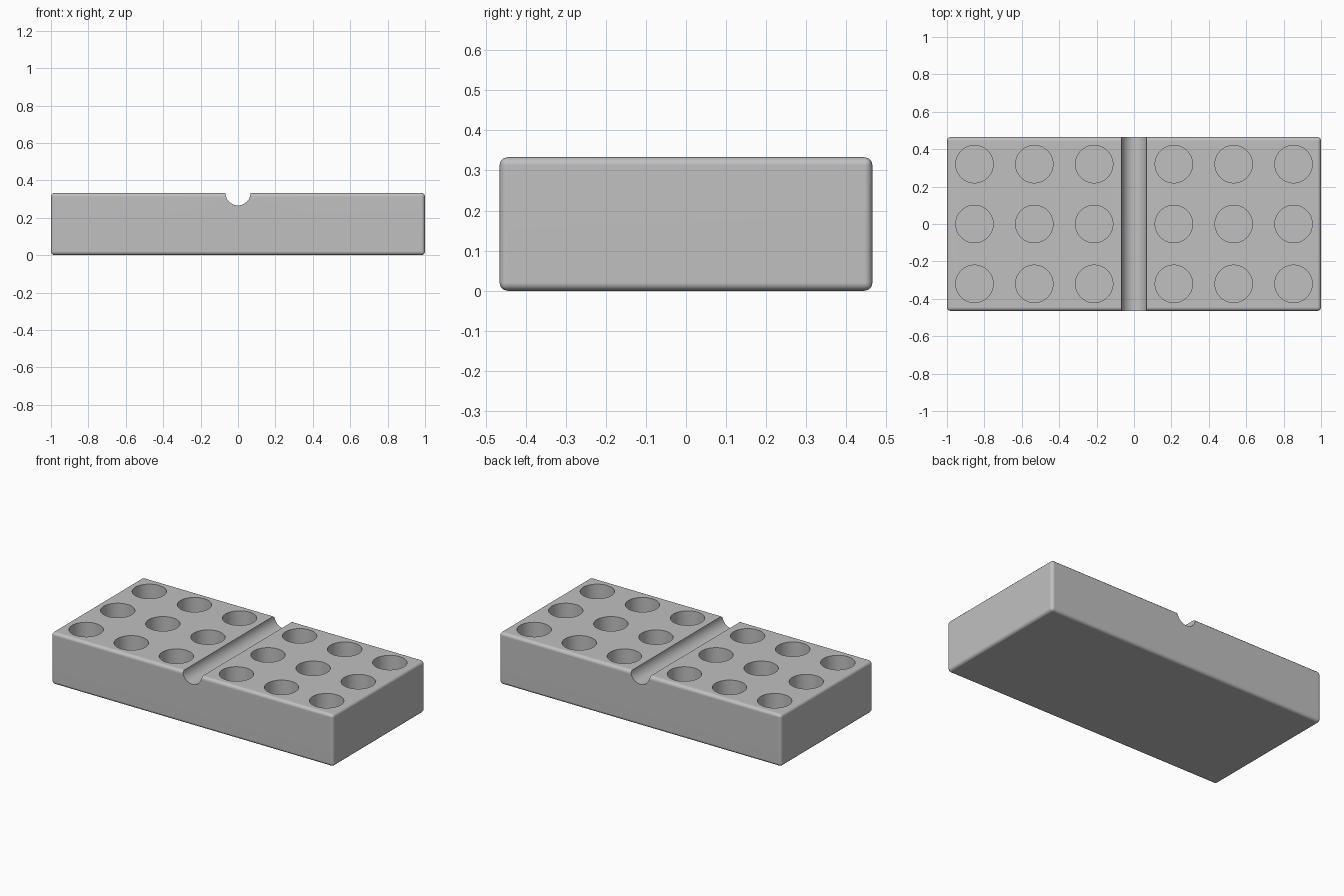
import bpy, bmesh, math
from mathutils import Matrix

cube = bpy.data.objects.get("Cube")
if cube:
    bpy.data.objects.remove(cube, do_unlink=True)

LENGTH, WIDTH, HEIGHT = 2.0, 0.93, 0.333
HOLE_RADIUS, HOLE_DEPTH = 0.1, 0.2
GROOVE_RADIUS = 0.067

grey = bpy.data.materials.new("grey")
grey.use_nodes = True
colour = (0.53, 0.53, 0.53, 1)
grey.diffuse_color = colour
grey.node_tree.nodes["Principled BSDF"].inputs["Base Color"].default_value = colour


def add_object(name, bm):
    mesh = bpy.data.meshes.new(name)
    bm.to_mesh(mesh)
    bm.free()
    mesh.materials.append(grey)
    obj = bpy.data.objects.new(name, mesh)
    bpy.context.collection.objects.link(obj)
    return obj


def add_cylinder(bm, radius, depth, matrix):
    bmesh.ops.create_cone(bm, cap_ends=True, segments=64, radius1=radius,
                          radius2=radius, depth=depth, matrix=matrix)


# Block with softened outer edges
bm = bmesh.new()
bmesh.ops.create_cube(bm, size=1, matrix=Matrix.Translation((0, 0, HEIGHT / 2))
                      @ Matrix.Diagonal((LENGTH, WIDTH, HEIGHT, 1)))
bmesh.ops.bevel(bm, geom=bm.edges[:], offset=0.02, segments=3,
                profile=0.5, affect='EDGES')
block = add_object("block", bm)

# Cutter: central groove and two grids of round pockets
bm = bmesh.new()
add_cylinder(bm, GROOVE_RADIUS, WIDTH * 1.2, Matrix.Translation((0, 0, HEIGHT))
             @ Matrix.Rotation(math.pi / 2, 4, 'X'))
for side in (-1, 1):
    for column in range(3):
        for row in (-1, 0, 1):
            spot = (side * (0.213 + 0.32 * column), 0.32 * row, HEIGHT)
            add_cylinder(bm, HOLE_RADIUS, HOLE_DEPTH * 2, Matrix.Translation(spot))
cutter = add_object("pocket_cutter", bm)
cutter.hide_render = True

# Cut the block and remove the cutter
cut = block.modifiers.new("pockets", 'BOOLEAN')
cut.operation = 'DIFFERENCE'
cut.solver = 'EXACT'
cut.object = cutter
bpy.ops.object.select_all(action='DESELECT')
bpy.context.view_layer.objects.active = block
block.select_set(True)
bpy.ops.object.modifier_apply(modifier=cut.name)
bpy.data.objects.remove(cutter, do_unlink=True)

# Smooth curved walls, keep flat faces flat
bpy.ops.object.shade_smooth_by_angle(angle=math.radians(35))
normals = block.modifiers.new("flat_faces", 'WEIGHTED_NORMAL')
normals.keep_sharp = True
